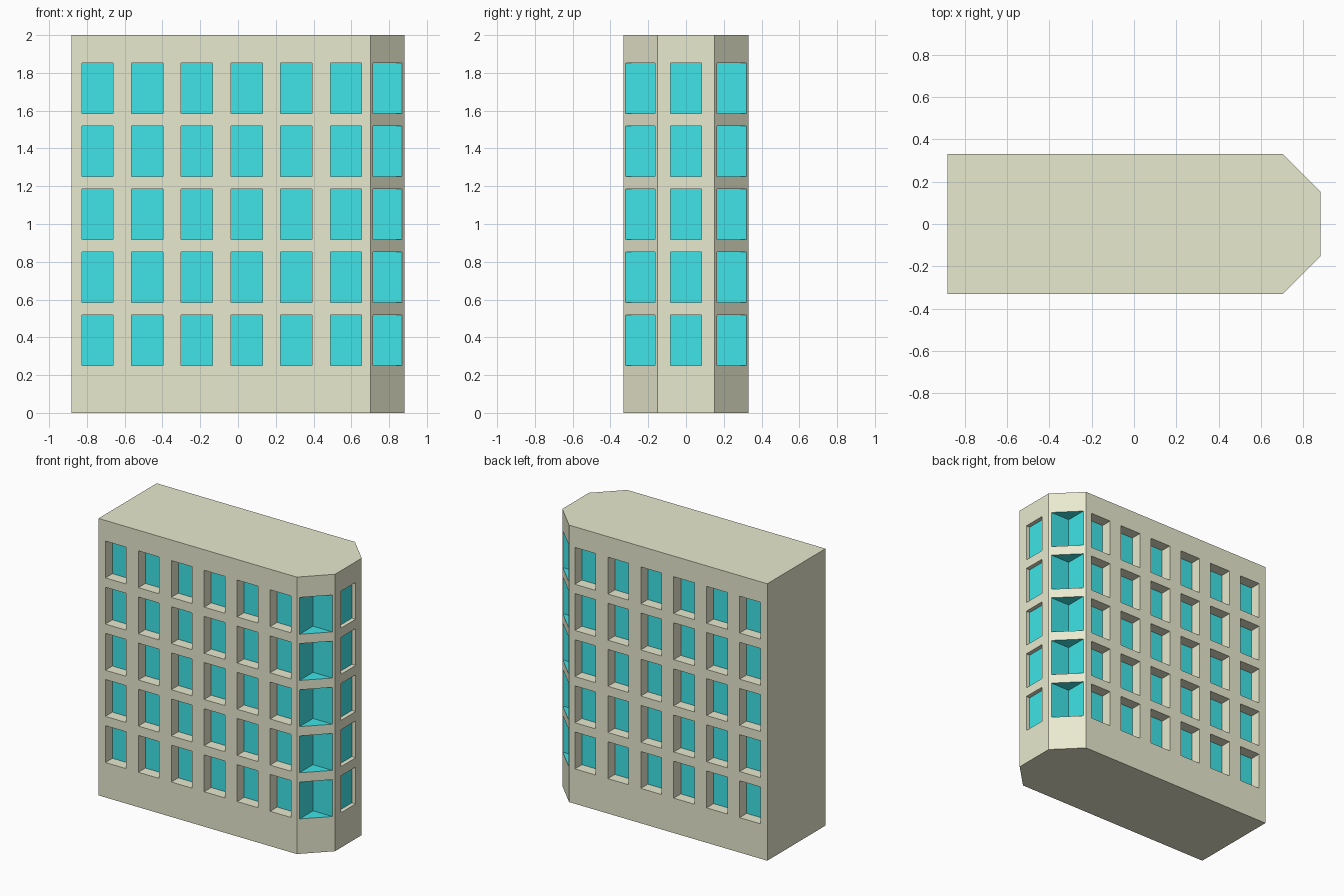
import bpy, bmesh
from mathutils import Vector

if "Cube" in bpy.data.objects:
    bpy.data.objects.remove(bpy.data.objects["Cube"])

H, XE, YE, C = 2.0, 0.882, 0.332, 0.18      # height, half length, half width, corner cut
WIN_W, WIN_H = 0.166, 0.266
FLOORS = [0.252 + i * 0.3333 for i in range(5)]
Z_CUTS = [0] + [z for f in FLOORS for z in (f, f + WIN_H)] + [H]


def material(name, rgb):
    m = bpy.data.materials.new(name)
    m.diffuse_color = (*rgb, 1)
    m.use_nodes = True
    m.node_tree.nodes["Principled BSDF"].inputs["Base Color"].default_value = m.diffuse_color
    return m


bm = bmesh.new()


def face(points, mat):
    bm.faces.new([bm.verts.new(p) for p in points]).material_index = mat


def wall(a, b, windows, recess):
    """Wall from a to b (outside on the right hand) with a grid of window recesses."""
    a, b = Vector((*a, 0)), Vector((*b, 0))
    length = (b - a).length
    along = (b - a) / length
    inward = Vector((-along.y, along.x, 0))
    cuts = [0] + [u for w in windows for u in w] + [length]

    def at(u, z, d=0):
        return a + along * u + inward * d + Vector((0, 0, z))

    for i, (u0, u1) in enumerate(zip(cuts, cuts[1:])):
        for j, (z0, z1) in enumerate(zip(Z_CUTS, Z_CUTS[1:])):
            if i % 2 and j % 2:
                recess(at, u0, u1, z0, z1)
            else:
                face([at(u0, z0), at(u1, z0), at(u1, z1), at(u0, z1)], 0)


def box_recess(depth):
    # Wall coloured reveals with a glass pane at the back
    def build(at, u0, u1, z0, z1):
        ring = [(u0, z0), (u1, z0), (u1, z1), (u0, z1)]
        for p, q in zip(ring, ring[1:] + ring[:1]):
            face([at(*p), at(*q), at(*q, depth), at(*p, depth)], 0)
        face([at(*p, depth) for p in ring], 1)
    return build


def corner_recess(at, u0, u1, z0, z1):
    # Right-angled notch, all glass coloured
    m, d = (u0 + u1) / 2, (u1 - u0) / 2
    face([at(u0, z0), at(m, z0, d), at(m, z1, d), at(u0, z1)], 1)
    face([at(m, z0, d), at(u1, z0), at(u1, z1), at(m, z1, d)], 1)
    face([at(u0, z0), at(u1, z0), at(m, z0, d)], 1)
    face([at(u0, z1), at(m, z1, d), at(u1, z1)], 1)


# Footprint, counter-clockwise from the front left
P = [(-XE, -YE), (XE - C, -YE), (XE, -YE + C), (XE, YE - C), (XE - C, YE), (-XE, YE)]
side_len = 2 * XE - C
cols = [(s, s + WIN_W) for s in (0.055 + i * 0.2632 for i in range(6))]
back_cols = [(side_len - e, side_len - s) for s, e in reversed(cols)]
end_mid, cut_len = YE - C, C * 2 ** 0.5
cut_win = [(cut_len / 2 - 0.109, cut_len / 2 + 0.109)]

wall(P[0], P[1], cols, box_recess(0.08))
wall(P[1], P[2], cut_win, corner_recess)
wall(P[2], P[3], [(end_mid - WIN_W / 2, end_mid + WIN_W / 2)], box_recess(0.03))
wall(P[3], P[4], cut_win, corner_recess)
wall(P[4], P[5], back_cols, box_recess(0.08))
wall(P[5], P[0], [], None)

# Roof and base close the open ends
bmesh.ops.remove_doubles(bm, verts=bm.verts, dist=1e-4)
bmesh.ops.holes_fill(bm, edges=[e for e in bm.edges if e.is_boundary], sides=0)
bmesh.ops.recalc_face_normals(bm, faces=bm.faces)

mesh = bpy.data.meshes.new("building")
bm.to_mesh(mesh)
bm.free()
mesh.materials.append(material("wall", (0.81, 0.82, 0.62)))
mesh.materials.append(material("glass", (0.05, 0.78, 0.80)))
bpy.context.collection.objects.link(bpy.data.objects.new("building", mesh))
